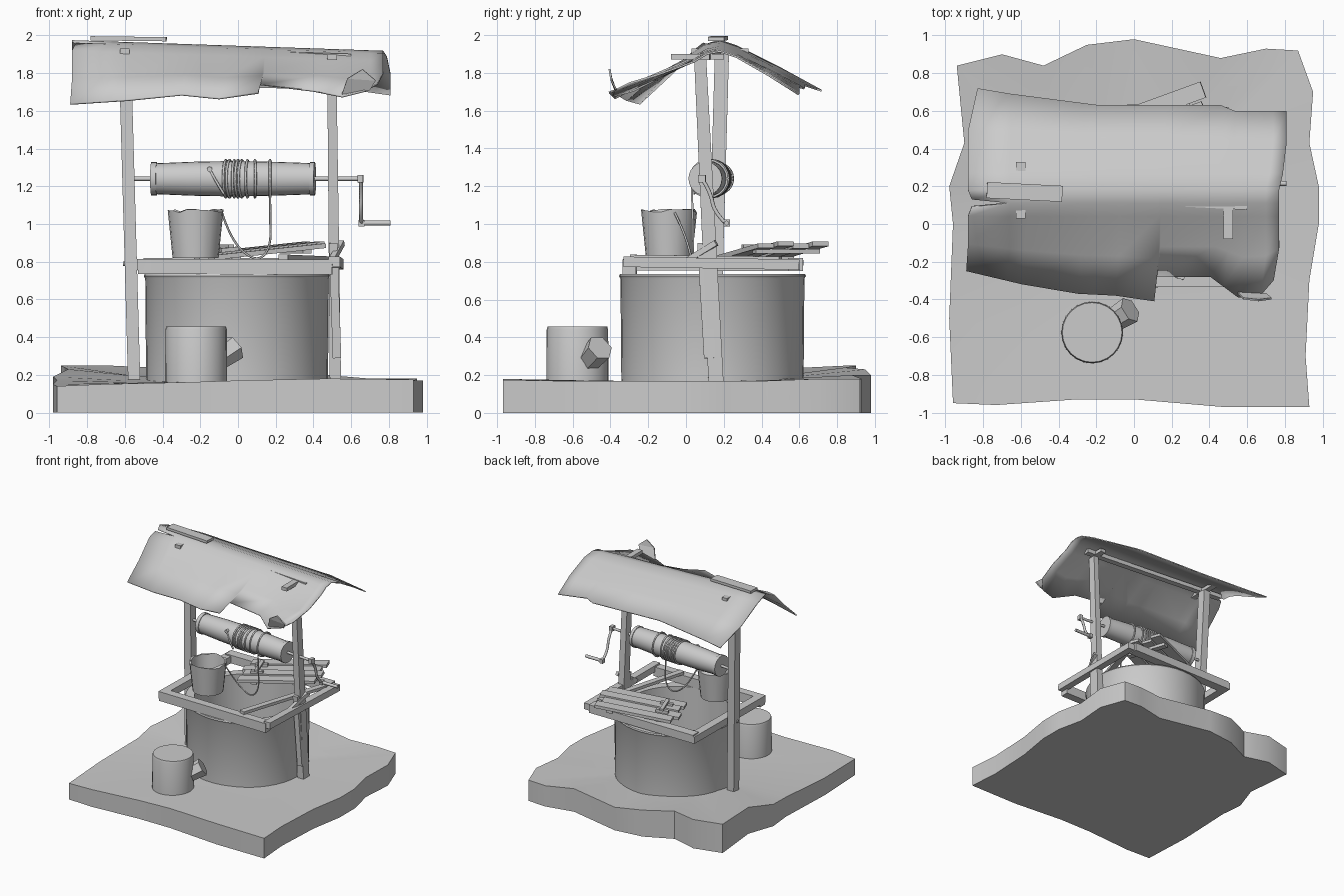
import bpy, bmesh, math, random
from mathutils import Vector, Matrix

if "Cube" in bpy.data.objects:
    bpy.data.objects.remove(bpy.data.objects["Cube"])
random.seed(4)

def make(name, verts, faces, smooth=None):
    me = bpy.data.meshes.new(name)
    me.from_pydata([tuple(v) for v in verts], [], faces)
    bm = bmesh.new(); bm.from_mesh(me)
    bmesh.ops.recalc_face_normals(bm, faces=bm.faces)
    bm.to_mesh(me); bm.free()
    ob = bpy.data.objects.new(name, me)
    bpy.context.collection.objects.link(ob)
    if smooth:
        bpy.ops.object.select_all(action='DESELECT')
        ob.select_set(True)
        bpy.context.view_layer.objects.active = ob
        bpy.ops.object.shade_smooth_by_angle(angle=math.radians(smooth))
    return ob

def basis(p0, p1):
    p0, p1 = Vector(p0), Vector(p1)
    d = (p1 - p0).normalized()
    ref = Vector((0, 1, 0)) if abs(d.z) > 0.8 else Vector((0, 0, 1))
    side = d.cross(ref).normalized()
    return p0, p1, d, side, side.cross(d)

def beam(name, p0, p1, w, h, taper=1.0):
    """Box from p0 to p1, w sideways and h upwards."""
    p0, p1, d, s, u = basis(p0, p1)
    vs = [p + s * a * w * k / 2 + u * b * h * k / 2 for p, k in ((p0, 1), (p1, taper))
          for a, b in ((-1, -1), (1, -1), (1, 1), (-1, 1))]
    fs = [(0, 1, 2, 3), (4, 5, 6, 7)] + [(i, (i + 1) % 4, 4 + (i + 1) % 4, 4 + i) for i in range(4)]
    return make(name, vs, fs)

def lathe(name, origin, axis_end, prof, n=24, smooth=35, chip=None):
    """Spin (radius, distance) profile around the axis; the ends are filled."""
    p0, _, d, s, u = basis(origin, axis_end)
    vs = []
    for j, (r, t) in enumerate(prof):
        for i in range(n):
            a = 2 * math.pi * i / n
            k = random.uniform(-.014, .008) if chip and j in chip else 0
            vs.append(p0 + d * (t + k) + (s * math.cos(a) + u * math.sin(a)) * r)
    fs = [(j * n + i, j * n + (i + 1) % n, (j + 1) * n + (i + 1) % n, (j + 1) * n + i)
          for j in range(len(prof) - 1) for i in range(n)]
    fs += [tuple(range(n)), tuple(range((len(prof) - 1) * n, len(prof) * n))]
    return make(name, vs, fs, smooth)

def rod(name, p0, p1, r0, r1=None, n=12):
    L = (Vector(p1) - Vector(p0)).length
    return lathe(name, p0, p1, [(r0, 0), (r1 or r0, L)], n)

def tube(name, pts, r, spline='NURBS', cyclic=False):
    cu = bpy.data.curves.new(name + "_path", 'CURVE')
    cu.dimensions = '3D'; cu.bevel_depth = r; cu.bevel_resolution = 1
    cu.resolution_u = 5; cu.use_fill_caps = True
    sp = cu.splines.new(spline)
    sp.points.add(len(pts) - 1)
    for p, co in zip(sp.points, pts):
        p.co = (*co, 1)
    sp.use_cyclic_u = cyclic
    if spline == 'NURBS':
        sp.order_u = 3; sp.use_endpoint_u = True
    tmp = bpy.data.objects.new(name + "_tmp", cu)
    bpy.context.collection.objects.link(tmp)
    me = bpy.data.meshes.new_from_object(tmp.evaluated_get(bpy.context.evaluated_depsgraph_get()))
    bpy.data.objects.remove(tmp)
    ob = bpy.data.objects.new(name, me)
    bpy.context.collection.objects.link(ob)

def interp(table, x):
    for (a, *va), (b, *vb) in zip(table, table[1:]):
        if x <= b:
            t = max(0, (x - a) / (b - a))
            return [p + (q - p) * t for p, q in zip(va, vb)]
    return table[-1][1:]

# ground slab: wavy outline, fanned top
out = [(-.96, -.95, .14), (-.73, -.96, .15), (-.3, -.93, .16), (0, -.93, .17), (.47, -.97, .18), (.93, -.97, .175),
       (.91, -.7, .17), (.93, -.3, .17), (.98, 0, .17), (.98, .2, .17), (.93, .43, .17), (.95, .7, .18),
       (.87, .92, .18), (.7, .93, .18), (.46, .88, .2), (0, .98, .2), (-.25, .95, .23), (-.48, .84, .24),
       (-.7, .9, .25), (-.94, .84, .25), (-.9, .43, .23), (-.98, .2, .19), (-.96, 0, .17), (-.98, -.5, .15)]
n = len(out)
vs = [(x, y, 0) for x, y, z in out] + out
vs += [(x * .6, y * .6, .168 + (z - .168) * .4) for x, y, z in out] + [(0, 0, .165)]
fs = [tuple(range(n))] + [(k * n + i, k * n + (i + 1) % n, k * n + n + (i + 1) % n, k * n + n + i)
                          for k in (0, 1) for i in range(n)]
fs += [(2 * n + i, 2 * n + (i + 1) % n, 3 * n) for i in range(n)]
make("ground_slab", vs, fs, 40)

# well wall, hollow
lathe("well_wall", (-.005, .14, 0), (-.005, .14, 1),
      [(.482, .12), (.487, .71), (.495, .725), (.49, .735), (.42, .735), (.415, .18)], 40)

# square rim of beams on the well
beam("rim_front", (-.53, -.295, .775), (.5, -.3, .772), .07, .08)
beam("rim_back", (-.5, .58, .785), (.5, .58, .785), .08, .07)
beam("rim_left", (-.5, -.33, .785), (-.48, .62, .78), .07, .06)
beam("rim_right", (.51, -.33, .8), (.53, .6, .785), .06, .055)
beam("rim_inner_slat", (.24, -.29, .825), (.48, .5, .815), .05, .025)

# tree stump with a branch stub
lathe("stump", (-.222, -.575, 0), (-.222, -.575, 1), [(.165, .13), (.163, .44), (.158, .457)], 24)
lathe("stump_branch", (-.14, -.53, .26), (-.02, -.455, .345), [(.06, 0), (.073, .165)], 6, 10)

# posts and brace
beam("post_left", (-.55, .14, .14), (-.6, .19, 1.9), .065, .075)
beam("post_right", (.517, .16, .14), (.497, .075, 1.88), .06, .08, .8)
beam("post_right_brace", (.525, .125, .29), (.505, .09, .9), .045, .06)
rod("post_peg", (-.61, .155, .79), (-.5, .155, .79), .012)
beam("post_block", (.49, -.02, .79), (.55, .16, .9), .03, .03)

# beams carrying the roof
beam("ridge_beam", (-.78, .17, 1.925), (.6, .1, 1.885), .05, .035)
beam("cross_beam_right", (.5, -.08, 1.885), (.5, .2, 1.885), .05, .03)
beam("cross_beam_left", (-.6, .03, 1.915), (-.6, .33, 1.915), .05, .03)
beam("ridge_plank", (-.78, .18, 1.985), (-.38, .16, 1.98), .085, .022)

# roof sheet: lofted over columns, torn at the front eave and the left ridge
front = [(-.88, -.25, 1.64), (-.58, -.32, 1.66), (-.28, -.37, 1.69), (-.08, -.38, 1.67), (.13, -.41, 1.70),
         (.14, -.28, 1.74), (.43, -.28, 1.71), (.58, -.39, 1.68), (.7, -.38, 1.71), (.77, -.3, 1.75)]
back = [(-.88, .72, 1.71), (-.2, .63, 1.74), (.48, .63, 1.72), (.5, .6, 1.73), (.77, .6, 1.69)]
cols = [-.88, -.66, -.58, -.28, -.2, -.08, .13, .14, .43, .5, .58, .7, .77]
vs, fs, R = [], [], 9
for x in cols:
    drop = (x + .88) * .034
    fy, fz = interp(front, x)
    by, bz = interp(back, x)
    gap = .02 if x < -.8 else 0
    r1, r2 = (.04, 1.92 - drop), (.27, 1.945 - drop)
    sk = (x + .88) / 1.65
    row = [(x - .01 - .02 * sk, fy, fz), (x, (fy + r1[0]) / 2, (fz + r1[1]) / 2 - .005), (x, *r1),
           (x + .02 * (x < -.8), .11 - gap, 1.96 - drop), (x + .02 * (x < -.8), .11 + gap, 1.962 - drop),
           (x, .18, 1.975 - drop), (x + .02 * sk, *r2),
           (x + .04 * sk, (by + r2[0]) / 2, (bz + r2[1]) / 2 + .005), (x + .04 * sk + .05 * (1 - sk) * (x < -.8), by, bz)]
    vs += row
for i in range(len(cols) - 1):
    for j in range(R - 1):
        if not (i == 0 and j == 3):
            fs.append((i * R + j, i * R + j + 1, i * R + R + j + 1, i * R + R + j))
roof = make("roof_sheet", vs, fs)
bm = bmesh.new(); bm.from_mesh(roof.data)
bmesh.ops.remove_doubles(bm, verts=bm.verts, dist=.003)
for f in bm.faces:
    f.smooth = True
bm.to_mesh(roof.data); bm.free()
curl = make("roof_curled_corner", [(.55, -.37, 1.685), (.7, -.375, 1.71), (.73, -.4, 1.76),
                                   (.66, -.41, 1.82), (.58, -.40, 1.77)], [(0, 1, 2, 4), (4, 2, 3)])
for ob in (roof, curl):
    m = ob.modifiers.new("thickness", 'SOLIDIFY'); m.thickness = .01

# winding drum on a slightly skewed axle
def ax(x):
    return Vector((x, .17 - (x + .5) * .075, 1.24))
rod("axle", ax(-.56), ax(.65), .011)
lathe("drum", ax(-.46), ax(.41), [(.088, 0), (.088, .03), (.082, .03), (.09, .22), (.094, .43), (.09, .65),
                                  (.083, .845), (.089, .845), (.089, .87)], 24)

# rope: coils, loose end and hanging length to the bucket
_, _, d, s, u = basis(ax(0), ax(1))
for i, x in enumerate((-.065, -.045, -.02, .0, .02, .05, .09, .17)):
    lean = random.uniform(-.012, .012)
    tube(f"rope_coil_{i}", [ax(x) + d * lean * math.cos(a) + (s * math.cos(a) + u * math.sin(a)) * .098
                            for a in [2 * math.pi * k / 20 for k in range(20)]], .007, 'POLY', True)
tube("rope_loose_end", [(-.15, .065, 1.29), (-.12, .04, 1.23), (-.075, .045, 1.16)], .007)
rod("rope_peg", (-.15, .1, 1.29), (-.15, .05, 1.29), .014)
tube("rope_hanging", [(.17, .03, 1.22), (.17, .035, 1.05), (.175, .04, .88), (.11, .03, .8), (.01, .02, .86),
                      (-.06, -.02, .98), (-.085, -.06, 1.06)], .006)

# crank
beam("crank_hub", ax(.635), ax(.665), .04, .04)
tube("crank_arm", [(.65, .085, 1.24), (.655, .13, 1.17), (.65, .15, 1.06), (.655, .215, 1.0)], .011)
beam("crank_joint", (.64, .215, 1.005), (.67, .215, 1.005), .035, .035)
rod("crank_handle", (.65, .215, 1.005), (.81, .215, 1.005), .013)

# bucket with a chipped rim
lathe("bucket", (-.225, -.09, 0), (-.225, -.09, 1),
      [(.122, .82), (.148, 1.072), (.136, 1.074), (.112, .84)], 20, chip=(1, 2))

# plank lid, turned and tilted on the rim
c, L = Vector((.35, .76, .895)), math.radians(20)
along, across = Vector((-math.cos(L), -math.sin(L), -.1)), Vector((math.sin(L), -math.cos(L), 0))
for i, (a, b) in enumerate(((0, .62), (.03, .66), (-.01, .63), (.02, .65))):
    p = c + across * (.05 + .1 * i) - Vector((0, 0, .008 * (i % 2)))
    beam(f"lid_plank_{i}", p + along * a, p + along * b, .09, .025)
for i, t in enumerate((.12, .52)):
    p = c + along * t - Vector((0, 0, .027))
    beam(f"lid_batten_{i}", p + across * .02, p + across * .38, .05, .025)
p = c + along * .52 + Vector((0, 0, .02))
beam("lid_handle", p + across * .1 + Vector((0, 0, .02)), p + across * .3 + Vector((0, 0, .02)), .03, .018)
for i, t in enumerate((.13, .27)):
    q = p + across * t
    beam(f"lid_handle_foot_{i}", q - along * .05, q + along * .05, .03, .025)
